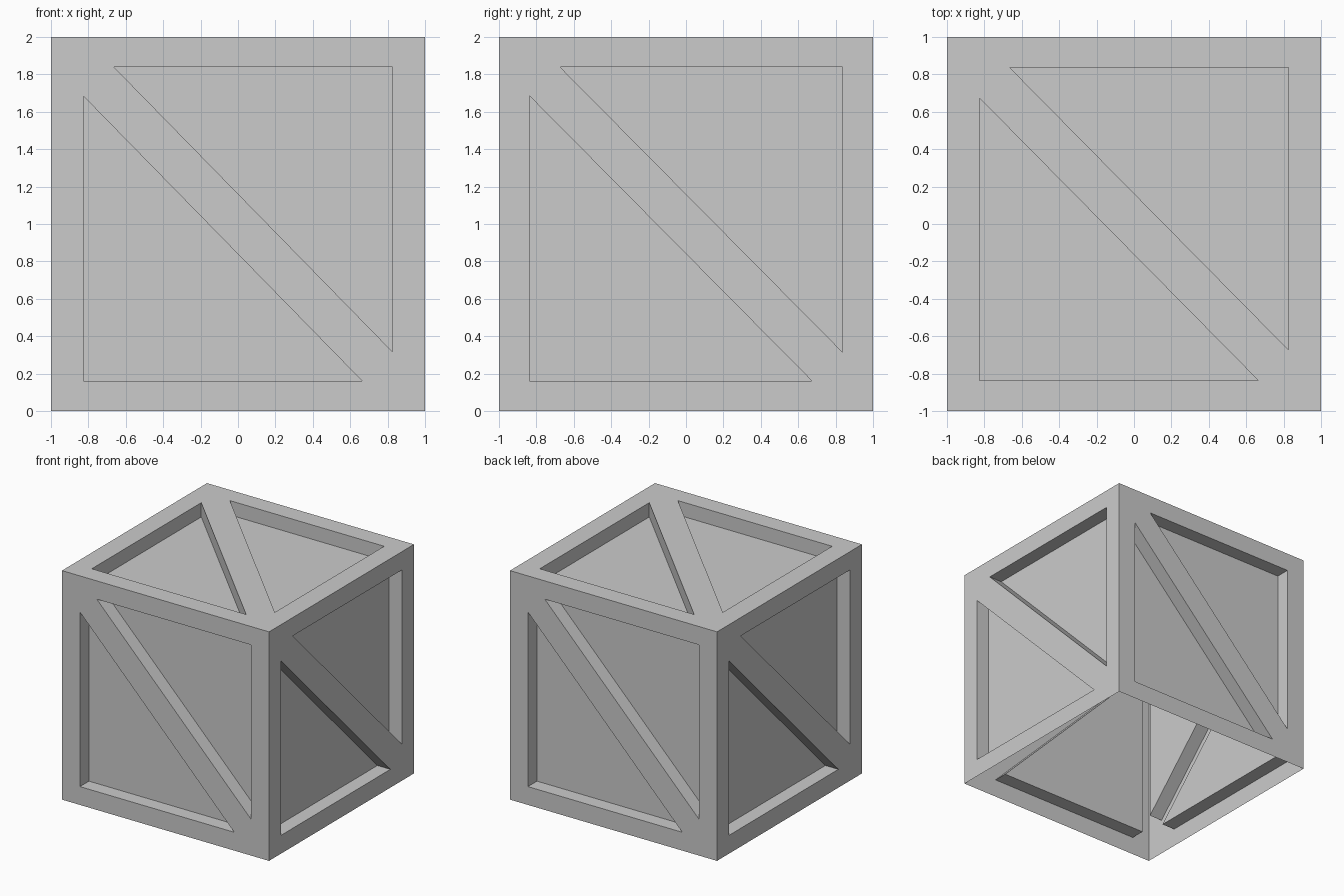
import bpy
import bmesh
from mathutils import Vector

if "Cube" in bpy.data.objects:
    bpy.data.objects.remove(bpy.data.objects["Cube"])

DEPTH = 0.125
X, Y, Z = Vector((1, 0, 0)), Vector((0, 1, 0)), Vector((0, 0, 1))
# frame opening per axis: (rim corner, brace end)
OPENING = {"x": (0.827, 0.664), "y": (0.836, 0.674), "z": (0.84, 0.684)}

bm = bmesh.new()


def crate_side(u, v, n, u_open, v_open):
    """Frame with a diagonal brace and two sunken triangular panels."""
    def vert(p, depth=0.0):
        return bm.verts.new(u * p[0] + v * p[1] + n * (1 - depth) + Z)

    (a, c), (b, e) = OPENING[u_open], OPENING[v_open]
    tl, bl, br, tr = [vert(p) for p in ((-1, 1), (-1, -1), (1, -1), (1, 1))]
    tri = [(-a, e), (-a, -b), (c, -b)]
    low = [vert(p) for p in tri]
    up = [vert((-p[0], -p[1])) for p in tri]

    # rim and diagonal brace
    for loop in ((tl, bl, low[1], low[0]), (bl, br, low[2], low[1]),
                 (br, tr, up[1], up[0]), (tr, tl, up[2], up[1]),
                 (tl, low[0], low[2], br, up[0], up[2])):
        bm.faces.new(loop)

    # recess walls and panels
    for sign, outer in ((1, low), (-1, up)):
        inner = [vert((sign * p[0], sign * p[1]), DEPTH) for p in tri]
        bm.faces.new(inner)
        for i in range(3):
            j = (i + 1) % 3
            bm.faces.new((outer[i], outer[j], inner[j], inner[i]))


# four sides and the top; the underside is open
crate_side(X, Z, -Y, "x", "z")
crate_side(Y, Z, X, "y", "z")
crate_side(-X, Z, Y, "x", "z")
crate_side(-Y, Z, -X, "y", "z")
crate_side(X, Y, Z, "x", "y")
bmesh.ops.remove_doubles(bm, verts=bm.verts[:], dist=0.0001)

mesh = bpy.data.meshes.new("crate")
bm.to_mesh(mesh)
bm.free()
bpy.context.collection.objects.link(bpy.data.objects.new("crate", mesh))
